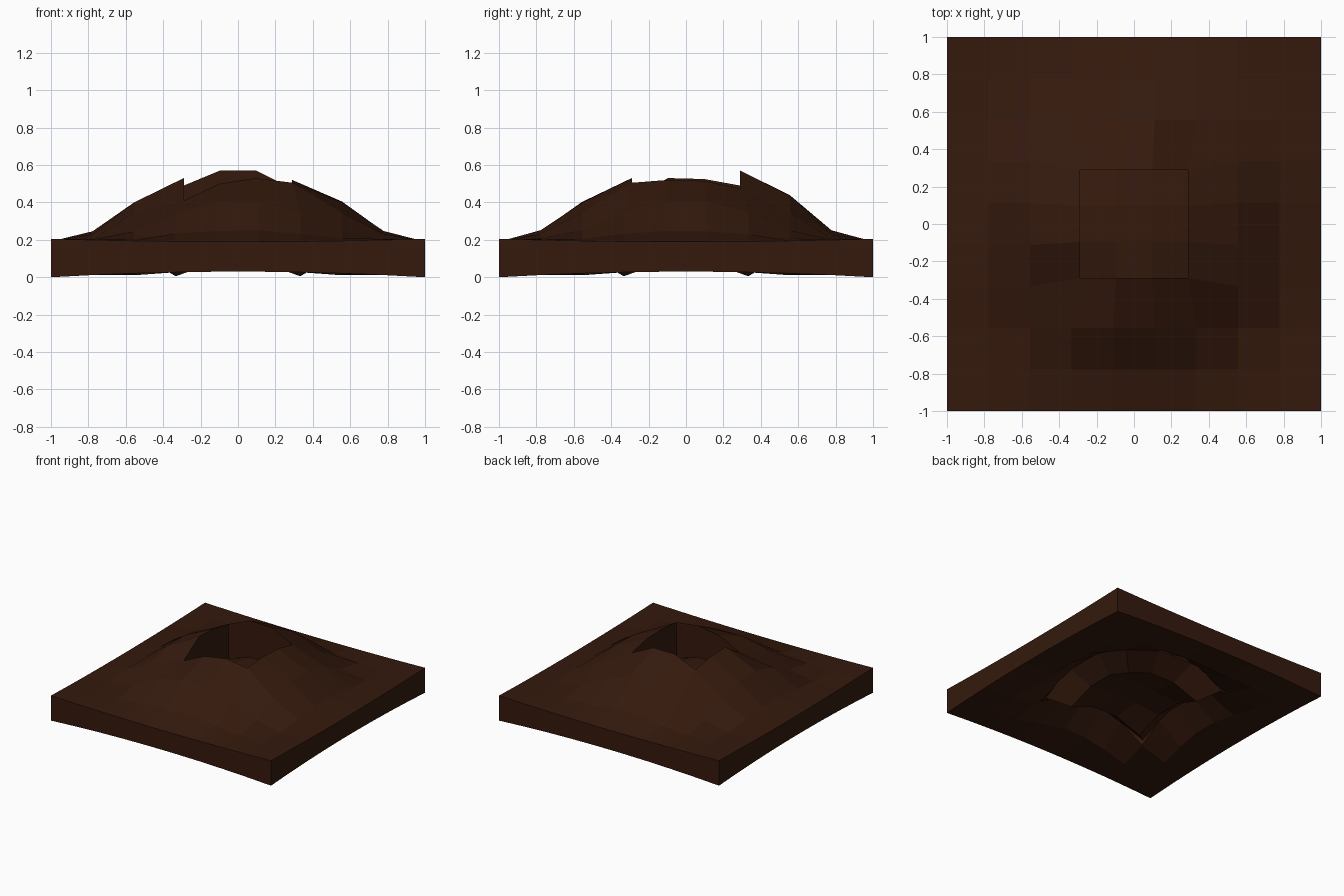
import bpy, bmesh, math, random

if "Cube" in bpy.data.objects:
    bpy.data.objects.remove(bpy.data.objects["Cube"])

random.seed(4)
N = 9
PROFILE = [(0, .57), (.15, .57), (.31, .53), (.41, .47), (.57, .40), (.79, .245), (.95, .205), (2, .20)]
# rim heights around the crater, keyed by grid index
RIM = {(3, 3): .41, (4, 3): .50, (5, 3): .53, (6, 3): .505,
       (3, 6): .49, (4, 6): .57, (5, 6): .57, (6, 6): .475,
       (3, 4): .53, (3, 5): .525, (6, 4): .52, (6, 5): .515}
# crater floor: corner, edge and centre heights above and below
FLOOR_TOP = {2: .21, 1: .27, 0: .29}
FLOOR_UNDER = {2: .005, 1: .085, 0: .11}
# underside of the rim: outward scale and height at corners and edges
RIM_UNDER = {2: (1.85, .13), 1: (1.68, .20)}


def hill(r):
    for (r0, z0), (r1, z1) in zip(PROFILE, PROFILE[1:]):
        if r <= r1:
            return z0 + (z1 - z0) * (r - r0) / (r1 - r0)


def rings(i, j):
    return (i in (3, 6)) + (j in (3, 6))


bm = bmesh.new()

# hill surface, with the crater rim pulled slightly inwards
top, floor = {}, {}
for i in range(N + 1):
    for j in range(N + 1):
        x, y = 2 * i / N - 1, 2 * j / N - 1
        if 3 <= i <= 6 and 3 <= j <= 6:
            x, y = x * .87, y * .87
            floor[i, j] = bm.verts.new((x, y, FLOOR_TOP[rings(i, j)]))
            if (i, j) in RIM:
                top[i, j] = bm.verts.new((x, y, RIM[i, j]))
            continue
        if i in (0, N) or j in (0, N):
            z = .205 - .015 * (1 - min(abs(x), abs(y)) ** 2)
        else:
            z = hill(math.hypot(x, y)) + random.uniform(-.004, .004)
            if j == 7 and i in (4, 5):
                z += .035
        top[i, j] = bm.verts.new((x, y, z))


def quad(a, b, c, d):
    bm.faces.new((a, b, c, d))


for i in range(N):
    for j in range(N):
        src = floor if 3 <= i < 6 and 3 <= j < 6 else top
        quad(src[i, j], src[i + 1, j], src[i + 1, j + 1], src[i, j + 1])

# crater walls
loop = [(k, 3) for k in (3, 4, 5)] + [(6, k) for k in (3, 4, 5)]
loop += [(k, 6) for k in (6, 5, 4)] + [(3, k) for k in (6, 5, 4)]
for a, b in zip(loop, loop[1:] + loop[:1]):
    quad(top[a], top[b], floor[b], floor[a])
bmesh.ops.recalc_face_normals(bm, faces=bm.faces[:])
if floor[4, 4].link_faces[0].normal.z < 0:
    bmesh.ops.reverse_faces(bm, faces=bm.faces[:])
bm.normal_update()

# underside: the surface offset along its normals, closed by side walls
upper = bm.faces[:]
border = [e for e in bm.edges if e.is_boundary]
floor_ring = {v: rings(*k) for k, v in floor.items()}
rim_ring = {top[k]: rings(*k) for k in RIM}
under = {}
for v in bm.verts[:]:
    p = v.co.copy()
    if v.is_boundary:
        p.z = .03 * (1 - min(abs(p.x), abs(p.y)) ** 2)
    elif v in floor_ring:
        p.x, p.y, p.z = p.x * 1.15, p.y * 1.15, FLOOR_UNDER[floor_ring[v]]
    elif v in rim_ring:
        s, z = RIM_UNDER[rim_ring[v]]
        p.x, p.y, p.z = p.x * s, p.y * s, z
    else:
        p -= v.normal * .2
        p.z = max(p.z, .012)
    under[v] = p
under = {v: bm.verts.new(p) for v, p in under.items()}
for f in upper:
    bm.faces.new([under[v] for v in reversed(f.verts)])
for e in border:
    a, b = e.verts
    quad(a, b, under[b], under[a])
bmesh.ops.recalc_face_normals(bm, faces=bm.faces[:])

mesh = bpy.data.meshes.new("crater_hill")
bm.to_mesh(mesh)
bm.free()
mat = bpy.data.materials.new("dark_earth")
mat.diffuse_color = (.035, .010, .004, 1)
mat.use_nodes = True
mat.node_tree.nodes["Principled BSDF"].inputs["Base Color"].default_value = mat.diffuse_color
mesh.materials.append(mat)
bpy.context.collection.objects.link(bpy.data.objects.new("crater_hill", mesh))
